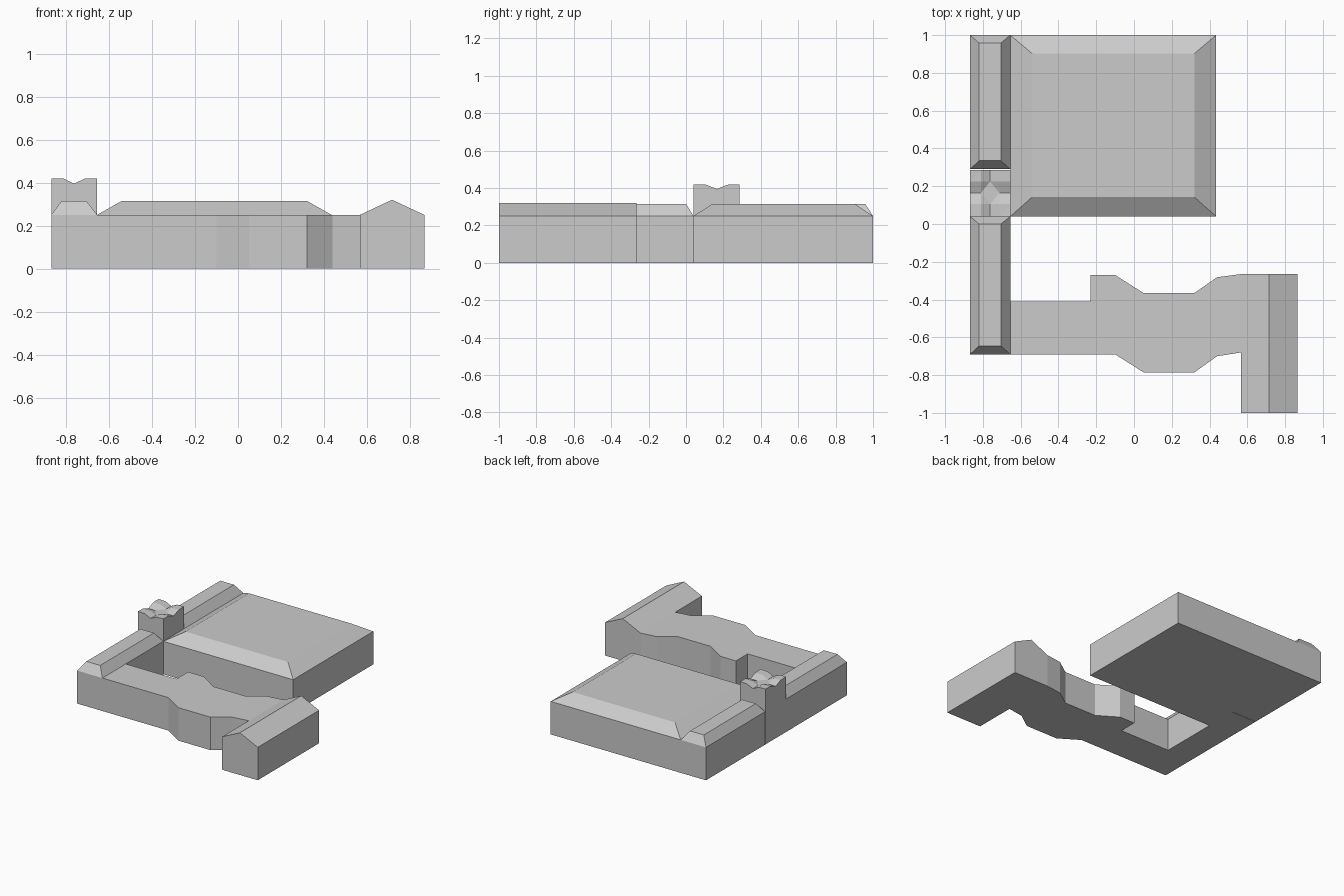
import bpy, bmesh

if "Cube" in bpy.data.objects:
    bpy.data.objects.remove(bpy.data.objects["Cube"])

EAVES = 0.25


def finish(name, bm):
    bmesh.ops.recalc_face_normals(bm, faces=bm.faces)
    mesh = bpy.data.meshes.new(name)
    bm.to_mesh(mesh)
    bm.free()
    obj = bpy.data.objects.new(name, mesh)
    bpy.context.collection.objects.link(obj)
    return obj


def rect(x0, x1, y0, y1, z):
    return [(x0, y0, z), (x1, y0, z), (x1, y1, z), (x0, y1, z)]


def loft(name, rings):
    """Closed solid through stacked rings of equal vertex count."""
    bm = bmesh.new()
    loops = [[bm.verts.new(p) for p in ring] for ring in rings]
    for a, b in zip(loops, loops[1:]):
        n = len(a)
        for i in range(n):
            j = (i + 1) % n
            bm.faces.new((a[i], a[j], b[j], b[i]))
    bm.faces.new(loops[0][::-1])
    bm.faces.new(loops[-1])
    return finish(name, bm)


def hipped_block(name, base, top, top_z):
    """Straight walls with a sloped roof skirt and flat top."""
    return loft(name, [rect(*base, 0), rect(*base, EAVES), rect(*top, top_z)])


# Main hall and the two west wings
hipped_block("main_hall", (-0.655, 0.435, 0.04, 1.0), (-0.54, 0.32, 0.142, 0.903), 0.315)
hipped_block("north_west_wing", (-0.868, -0.655, 0.29, 1.0), (-0.82, -0.705, 0.335, 0.958), 0.315)
hipped_block("south_west_wing", (-0.868, -0.655, -0.69, 0.04), (-0.82, -0.705, -0.645, 0.0), 0.315)

# Flat-roofed link building with a bulging middle
outline = [(-0.655, -0.69), (-0.10, -0.69), (0.05, -0.785), (0.32, -0.785),
           (0.44, -0.70), (0.567, -0.68), (0.567, -0.265), (0.44, -0.282),
           (0.32, -0.365), (0.05, -0.365), (-0.10, -0.27), (-0.23, -0.27),
           (-0.23, -0.41), (-0.655, -0.41)]
loft("link_building", [[(x, y, z) for x, y in outline] for z in (0, EAVES)])

# East wing with a gable roof running front to back
gable = [(0.567, 0), (0.866, 0), (0.866, EAVES), (0.716, 0.32), (0.567, EAVES)]
loft("east_wing", [[(x, y, z) for x, z in gable] for y in (-1.0, -0.265)])

# Tower: square walls, top cut by two crossing shallow valleys
xs = (-0.868, -0.81, -0.762, -0.713, -0.655)
ys = (0.04, 0.105, 0.165, 0.225, 0.287)
dips = (0.42, 0.418, 0.395, 0.418, 0.42)
bm = bmesh.new()
grid = [[bm.verts.new((x, y, min(dx, dy))) for y, dy in zip(ys, dips)]
        for x, dx in zip(xs, dips)]
for i in range(4):
    for j in range(4):
        bm.faces.new((grid[i][j], grid[i + 1][j], grid[i + 1][j + 1], grid[i][j + 1]))
rim = [e for e in bm.edges if e.is_boundary]
skirt = bmesh.ops.extrude_edge_only(bm, edges=rim)["geom"]
for v in skirt:
    if isinstance(v, bmesh.types.BMVert):
        v.co.z = 0
bmesh.ops.holes_fill(bm, edges=[e for e in bm.edges if e.is_boundary], sides=0)
bmesh.ops.triangulate(bm, faces=[f for f in bm.faces if len(f.verts) == 4 and f.calc_center_median().z > 0.38])
finish("tower", bm)
